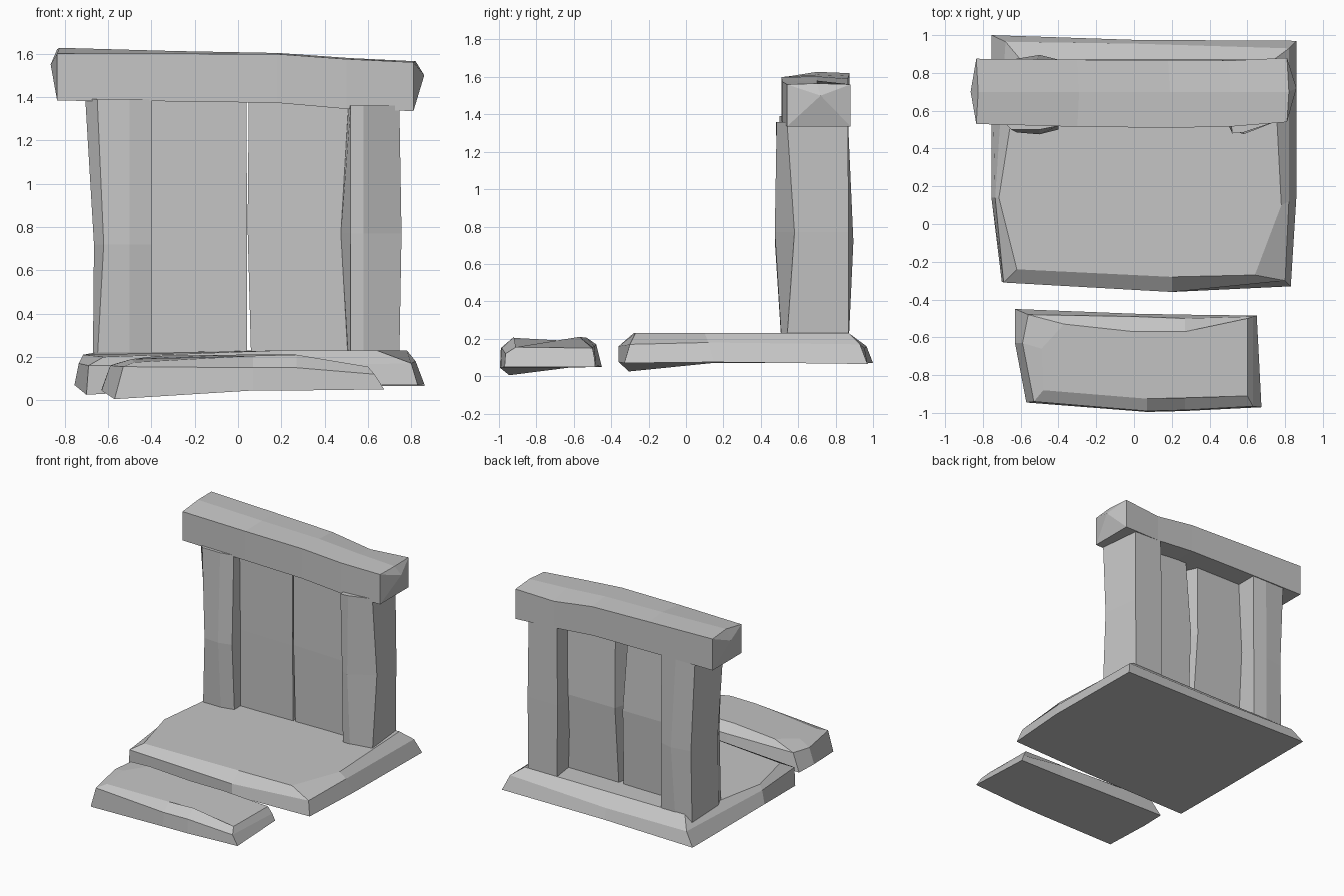
import bpy, bmesh

stone = bpy.data.materials.new("grey_stone")
stone.diffuse_color = (0.56, 0.56, 0.56, 1)


def loft(name, rings, tips=None):
    """Skin a stack of equal-length rings; tips optionally close the ends to a point."""
    bm = bmesh.new()
    loops = [[bm.verts.new(p) for p in ring] for ring in rings]
    n = len(loops[0])
    for a, b in zip(loops, loops[1:]):
        for i in range(n):
            j = (i + 1) % n
            bm.faces.new((a[i], a[j], b[j], b[i]))
    for k, loop in enumerate((loops[0], loops[-1])):
        if tips:
            tip = bm.verts.new(tips[k])
            for i in range(n):
                bm.faces.new((loop[i], loop[(i + 1) % n], tip))
        else:
            bm.faces.new(loop)
    bmesh.ops.recalc_face_normals(bm, faces=bm.faces)
    mesh = bpy.data.meshes.new(name)
    bm.to_mesh(mesh)
    bm.free()
    mesh.materials.append(stone)
    obj = bpy.data.objects.new(name, mesh)
    bpy.context.collection.objects.link(obj)
    return obj


def column(name, levels):
    """Upright block from (height, outline) pairs."""
    return loft(name, [[(x, y, z) for x, y in outline] for z, outline in levels])


# Base slab: rings run front left, front, front right, right, back right, back, back left, left
loft("base_slab", [
    [(-.70, -.305, .025), (.2, -.36, .075), (.83, -.33, .07), (.86, .15, .075),
     (.86, .97, .065), (0, .975, .07), (-.755, 1.0, .07), (-.755, .14, .07)],
    [(-.69, -.31, .16), (.2, -.36, .16), (.80, -.30, .17), (.82, .12, .18),
     (.82, .93, .17), (0, .955, .15), (-.68, .965, .16), (-.735, .14, .17)],
    [(-.62, -.24, .20), (.2, -.28, .23), (.64, -.27, .23), (.78, .10, .23),
     (.74, .87, .23), (0, .87, .23), (-.60, .87, .23), (-.715, .14, .21)],
])

# Front step, dropping towards its right end
loft("front_step", [
    [(-.57, -.945, .005), (.07, -.995, .045), (.27, -.99, .045), (.675, -.97, .05),
     (.65, -.485, .05), (.27, -.48, .05), (0, -.475, .055), (-.63, -.45, .05), (-.63, -.63, .045)],
    [(-.53, -.94, .155), (.07, -.99, .15), (.27, -.985, .15), (.63, -.965, .12),
     (.63, -.49, .10), (.27, -.50, .155), (0, -.49, .16), (-.56, -.48, .17), (-.59, -.63, .16)],
    [(-.48, -.88, .175), (.07, -.925, .205), (.27, -.92, .21), (.60, -.91, .155),
     (.60, -.50, .15), (.27, -.57, .21), (0, -.57, .21), (-.37, -.53, .205), (-.49, -.66, .19)],
])

# Posts with rough chamfered corners
column("left_post", [
    (.18, [(-.65, .51), (-.50, .51), (-.40, .53), (-.40, .87), (-.52, .87), (-.66, .87), (-.67, .57)]),
    (.72, [(-.62, .485), (-.50, .475), (-.40, .50), (-.40, .87), (-.50, .895), (-.65, .87), (-.665, .57)]),
    (1.39, [(-.65, .50), (-.50, .50), (-.40, .52), (-.40, .865), (-.52, .865), (-.68, .865), (-.705, .56)]),
])
column("right_post", [
    (.20, [(.52, .51), (.58, .51), (.745, .54), (.71, .87), (.47, .87), (.51, .58)]),
    (.77, [(.52, .50), (.58, .475), (.755, .58), (.715, .87), (.465, .87), (.475, .58)]),
    (1.36, [(.52, .48), (.58, .485), (.745, .54), (.71, .865), (.475, .865), (.51, .58)]),
])

# Wall slabs between the posts, the joint widening towards the back
column("left_wall_slab", [
    (.20, [(-.42, .60), (.042, .60), (.03, .70), (-.42, .70)]),
    (.80, [(-.42, .60), (.042, .59), (.015, .735), (-.42, .735)]),
    (1.42, [(-.42, .59), (.038, .60), (-.01, .70), (-.42, .70)]),
])
column("right_wall_slab", [
    (.20, [(.06, .60), (.53, .60), (.53, .70), (.07, .70)]),
    (.80, [(.044, .60), (.53, .58), (.53, .735), (.08, .735)]),
    (1.42, [(.05, .59), (.53, .60), (.53, .70), (.10, .70)]),
])

# Lintel: (x, front y, back y, bottom z, front top z, crest z, back top z)
stations = [
    (-.835, .53, .875, 1.383, 1.60, 1.627, 1.62),
    (-.30, .515, .87, 1.38, 1.60, 1.612, 1.605),
    (.18, .51, .865, 1.373, 1.598, 1.603, 1.59),
    (.50, .515, .865, 1.345, 1.575, 1.58, 1.545),
    (.81, .54, .88, 1.335, 1.56, 1.565, 1.56),
]
loft("lintel",
     [[(x, f, lo), (x, f, ft - .05), (x, f, ft), (x + .01, .70, cr),
       (x, b, bt), (x, b, bt - .05), (x, b, lo)]
      for x, f, b, lo, ft, cr, bt in stations],
     tips=[(-.865, .70, 1.55), (.86, .72, 1.50)])
